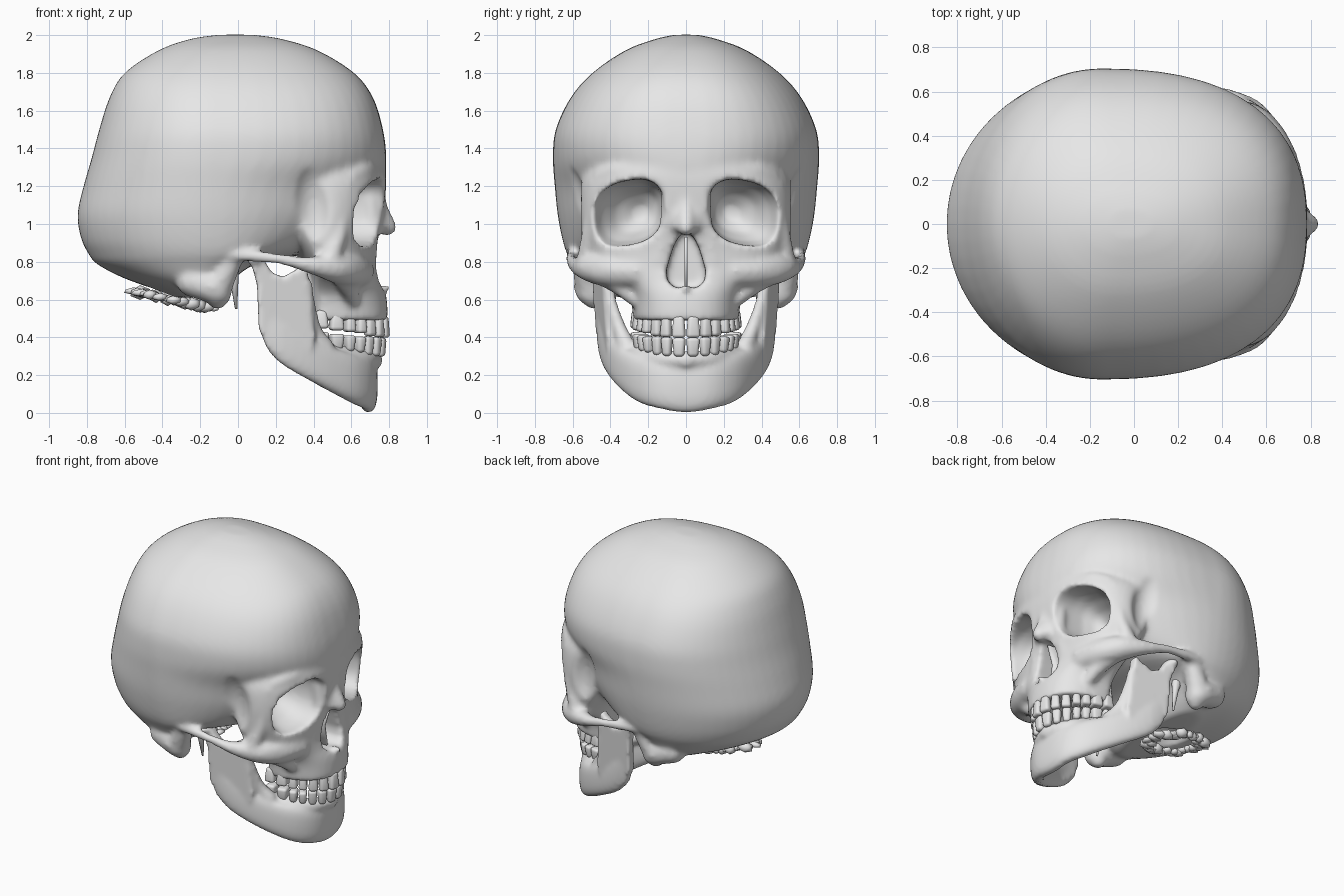
import bpy, bmesh, math, random
from mathutils import Vector, Matrix

random.seed(4)
if "Cube" in bpy.data.objects:
    bpy.data.objects.remove(bpy.data.objects["Cube"])

bone = bpy.data.materials.new("bone_grey")
bone.use_nodes = True
bone.diffuse_color = (0.8, 0.8, 0.8, 1)
bone.node_tree.nodes["Principled BSDF"].inputs["Base Color"].default_value = (0.8, 0.8, 0.8, 1)


# ---------- helpers ----------
def make(name, bm):
    bmesh.ops.recalc_face_normals(bm, faces=bm.faces)
    mesh = bpy.data.meshes.new(name)
    bm.to_mesh(mesh)
    bm.free()
    obj = bpy.data.objects.new(name, mesh)
    bpy.context.collection.objects.link(obj)
    return obj


def finish(obj):
    obj.data.materials.clear()
    obj.data.materials.append(bone)
    for p in obj.data.polygons:
        p.use_smooth = True
        p.material_index = 0


def bake(obj):
    bpy.context.view_layer.update()
    graph = bpy.context.evaluated_depsgraph_get()
    mesh = bpy.data.meshes.new_from_object(obj.evaluated_get(graph))
    obj.modifiers.clear()
    obj.data = mesh


def remesh(obj, size, smooth=0):
    mod = obj.modifiers.new("fuse", 'REMESH')
    mod.mode = 'VOXEL'
    mod.voxel_size = size
    if smooth:
        mod = obj.modifiers.new("soften", 'SMOOTH')
        mod.factor = 0.5
        mod.iterations = smooth


def spline(rows, steps=4):
    out = []
    for i in range(len(rows) - 1):
        quad = [rows[max(i - 1, 0)], rows[i], rows[i + 1], rows[min(i + 2, len(rows) - 1)]]
        for k in range(steps):
            t = k / steps
            out.append([0.5 * (2 * b + (c - a) * t + (2 * a - 5 * b + 4 * c - d) * t * t
                               + (3 * b - a - 3 * c + d) * t ** 3) for a, b, c, d in zip(*quad)])
    return out + [list(rows[-1])]


def rounded(angle, n):
    c, s = math.cos(angle), math.sin(angle)
    return math.copysign(abs(c) ** (2 / n), c), math.copysign(abs(s) ** (2 / n), s)


def loft(bm, rings):
    loops = [[bm.verts.new(p) for p in ring] for ring in rings]
    for a, b in zip(loops, loops[1:]):
        for i in range(len(a)):
            j = (i + 1) % len(a)
            bm.faces.new((a[i], a[j], b[j], b[i]))
    bm.faces.new(loops[0])
    bm.faces.new(loops[-1][::-1])


def stack(bm, rows):
    # horizontal rings: height, back x, widest x, front x, half width, front squareness
    rings = []
    for z, xb, cx, xf, w, n in spline(rows):
        ring = []
        for k in range(56):
            a = math.tau * k / 56
            front = math.cos(a) > 0
            c, s = rounded(a, n if front else 2)
            ring.append((cx + c * (xf - cx if front else cx - xb), w * s, z))
        rings.append(ring)
    loft(bm, rings)


def prism(bm, points, offset):
    loft(bm, [[Vector(p) for p in points], [Vector(p) + Vector(offset) for p in points]])


def ball(bm, centre, size, sub=2):
    m = Matrix.Translation(centre) @ Matrix.Diagonal((*size, 1))
    bmesh.ops.create_icosphere(bm, subdivisions=sub, radius=1, matrix=m)


def tube(bm, path, sides=(1, -1)):
    # fused chain of balls: x, y, z, radius
    for side in sides:
        for x, y, z, r in spline(path, 6):
            ball(bm, (x, side * y, z), (r, r, r))


# ---------- cranium and face mass ----------
bm = bmesh.new()
stack(bm, [(2.002, -.1, -.04, .08, .06, 2.2), (1.98, -.25, -.06, .23, .16, 2.3), (1.92, -.42, -.1, .42, .32, 2.4),
           (1.8, -.6, -.13, .615, .495, 2.4), (1.67, -.68, -.15, .715, .61, 2.5), (1.5, -.735, -.15, .768, .69, 2.5),
           (1.35, -.775, -.15, .785, .705, 2.35), (1.2, -.818, -.15, .77, .695, 1.95), (1.05, -.85, -.15, .69, .68, 1.9),
           (.92, -.83, -.15, .52, .655, 2), (.84, -.79, -.15, .33, .63, 2.2), (.79, -.75, -.16, .1, .6, 2.3),
           (.72, -.62, -.18, -.01, .555, 2.3), (.66, -.46, -.2, -.06, .48, 2.3), (.61, -.34, -.22, -.1, .36, 2.3)])
stack(bm, [(1.36, 0, .3, .765, .46, 2.6), (1.25, .1, .36, .785, .55, 2.5), (1.1, .2, .42, .775, .565, 2.4),
           (.96, .22, .42, .75, .56, 2.4), (.87, .3, .42, .735, .54, 2.4), (.78, .36, .45, .735, .5, 2.4),
           (.7, .38, .45, .755, .38, 2.4), (.62, .38, .45, .785, .3, 2.4), (.49, .39, .45, .795, .28, 2.4)])
core = make("skull_core", bm)
remesh(core, .017)

# ---------- sockets, nose opening, temples, palate, base opening ----------
bm = bmesh.new()
for side in (1, -1):
    rings = []
    for x, y, scale in ((1, .303, 1.03), (.62, .303, 1), (.54, .285, .88), (.45, .26, .6), (.39, .24, .2)):
        ring = []
        for k in range(32):
            c, s = rounded(math.tau * k / 32, 2.5)
            ring.append((x, side * (y + .185 * scale * c), 1.06 + (.17 * s - .03 * c) * scale))
        rings.append(ring)
    loft(bm, rings)
    ball(bm, (.4, side * .72, 1.06), (.145, .2, .3), 4)
half = [(.03, .95), (.07, .87), (.105, .75), (.095, .69), (.05, .66)]
outline = half + [(-y, z) for y, z in half[::-1]]
prism(bm, [(.56, y, z) for y, z in outline], (.5, 0, 0))
ball(bm, (-.32, 0, .6), (.17, .12, .12), 3)
ball(bm, (.48, 0, .475), (.21, .18, .1), 3)
cutter = make("opening_cutter", bm)
cutter.hide_render = True
cut = core.modifiers.new("openings", 'BOOLEAN')
cut.operation = 'DIFFERENCE'
cut.solver = 'EXACT'
cut.object = cutter
bake(core)
bpy.data.objects.remove(cutter)

# ---------- cheekbones, brow, nose bridge, mastoids fused on ----------
bm = bmesh.new()
bm.from_mesh(core.data)
bpy.data.objects.remove(core)
tube(bm, [(-.04, .585, .84, .04), (.08, .605, .83, .033), (.22, .61, .815, .03), (.34, .59, .79, .04),
          (.44, .55, .775, .06), (.53, .48, .765, .085), (.595, .38, .755, .092), (.635, .26, .75, .09)])
tube(bm, [(.53, .45, .72, .045), (.58, .35, .675, .055), (.605, .27, .6, .04)])
tube(bm, [(.58, .485, 1.21, .032), (.56, .5, 1.1, .035), (.535, .51, .95, .045), (.49, .525, .82, .055)])
tube(bm, [(.72, .09, 1.25, .05), (.7, .24, 1.285, .05), (.66, .37, 1.28, .045), (.595, .455, 1.25, .04)])
tube(bm, [(.7, .085, 1.14, .05), (.71, .115, .95, .035), (.69, .15, .8, .045)])
tube(bm, [(.73, 0, 1.2, .055), (.735, 0, 1.1, .055), (.79, 0, .985, .05)], (1,))
tube(bm, [(.72, .05, 1.12, .05), (.755, .05, .99, .035)])
tube(bm, [(.75, 0, .65, .03), (.79, 0, .66, .018)], (1,))
tube(bm, [(-.24, .49, .7, .09), (-.12, .505, .66, .09), (-.11, .485, .595, .05)])
tube(bm, [(-.03, .55, .82, .06), (-.09, .52, .7, .075)])
tube(bm, [(.36, .15, .86, .04), (.35, .17, .58, .03)])
skull = make("skull", bm)
remesh(skull, .016, 8)
bake(skull)
finish(skull)

# ---------- lower jaw ----------
bm = bmesh.new()
side_path = [(.675, .13, .02, .29, .1), (.605, .235, .05, .31, .1), (.49, .32, .11, .35, .09),
             (.36, .385, .18, .42, .08), (.24, .425, .25, .52, .075), (.165, .44, .32, .6, .07)]
path = [(x, -y, a, b, t) for x, y, a, b, t in side_path[::-1]] + [(.69, 0, .0, .29, .1)] + side_path
path = spline(path)
rings = []
for i, (x, y, low, high, thick) in enumerate(path):
    before, after = path[max(i - 1, 0)], path[min(i + 1, len(path) - 1)]
    normal = Vector((after[1] - before[1], before[0] - after[0], 0)).normalized()
    ring = []
    for k in range(20):
        c, s = rounded(math.tau * k / 20, 2.6)
        ring.append(Vector((x, y, (low + high) / 2 + s * (high - low) / 2)) + normal * c * thick / 2)
    rings.append(ring)
loft(bm, rings)
branch = [(.11, .45), (.15, .35), (.23, .27), (.36, .24), (.41, .4), (.395, .52), (.38, .66),
          (.36, .8), (.31, .76), (.24, .72), (.18, .74), (.12, .84), (.06, .83), (.1, .68)]
for side in (1, -1):
    prism(bm, [(x, side * (.415 - .2 * (x - .11) + .06 * (z - .4)), z) for x, z in branch],
          (0, side * .065, 0))
    ball(bm, (.09, side * .47, .81), (.04, .07, .035))
tube(bm, [(.365, .42, .68, .03), (.385, .385, .55, .032), (.41, .345, .43, .04), (.46, .31, .35, .05)])
tube(bm, [(.72, 0, .28, .05), (.67, .13, .285, .05), (.57, .21, .305, .05), (.42, .28, .34, .05)])
jaw = make("lower_jaw", bm)
remesh(jaw, .014, 7)
bake(jaw)
finish(jaw)

# ---------- teeth ----------
widths = [.08, .068, .068, .062, .064, .084, .08]


def tooth_row(name, reach, base, height, rise):
    bm = bmesh.new()
    angle = 0
    for i, w in enumerate(widths):
        w *= .96 if rise > 0 else .92
        step = w / math.hypot(reach * math.sin(angle), .255 * math.cos(angle))
        mid = angle + step / 2
        angle += step
        x, y = .4 + reach * math.cos(mid), .255 * math.sin(mid)
        z = base + (.78 - x) * .12
        depth = .055 if i < 3 else .085
        tall = height * (1 if i < 3 else .85)
        for side in (1, -1):
            heading = math.atan2(side * math.sin(mid) / .255, math.cos(mid) / reach)
            m = Matrix.Translation((x, side * y, z)) @ Matrix.Rotation(heading, 4, 'Z')
            cube = bmesh.ops.create_cube(bm, size=1, matrix=m @ Matrix.Diagonal((depth, w * .97, tall, 1)))
            verts = cube["verts"]
            for v in verts:  # narrower towards the root
                if (v.co.z - z) * rise > 0:
                    v.co.xy = Vector((x, side * y)).lerp(v.co.xy, .75)
            edges = {e for v in verts for e in v.link_edges}
            bmesh.ops.bevel(bm, geom=list(edges), offset=.018, segments=3, profile=.5, affect='EDGES')
    finish(make(name, bm))


tooth_row("upper_teeth", .378, .455, .115, 1)
tooth_row("lower_teeth", .36, .345, .1, -1)

# ---------- small bones: septum, styloid spikes, base condyles ----------
bm = bmesh.new()
prism(bm, [(.54, -.008, .67), (.7, -.008, .67), (.68, -.008, .8), (.72, -.008, .93), (.54, -.008, .93)], (0, .016, 0))
finish(make("nasal_septum", bm))

bm = bmesh.new()
for side in (1, -1):
    loft(bm, [[(x + r * math.cos(a), side * y + r * math.sin(a), z)
               for a in (math.tau * k / 8 for k in range(8))]
              for x, y, z, r in ((-.04, .4, .84, .05), (-.02, .39, .7, .022), (-.01, .38, .55, .006))])
finish(make("styloid_spikes", bm))

bm = bmesh.new()
for k in range(36):
    a = math.tau * k / 36
    x = -.34 + random.uniform(.17, .22) * math.cos(a)
    ball(bm, (x, random.uniform(.11, .16) * math.sin(a), .655 - (x + .6) * .22),
         (random.uniform(.03, .06), random.uniform(.02, .05), random.uniform(.015, .04)), 1)
finish(make("base_condyles", bm))
